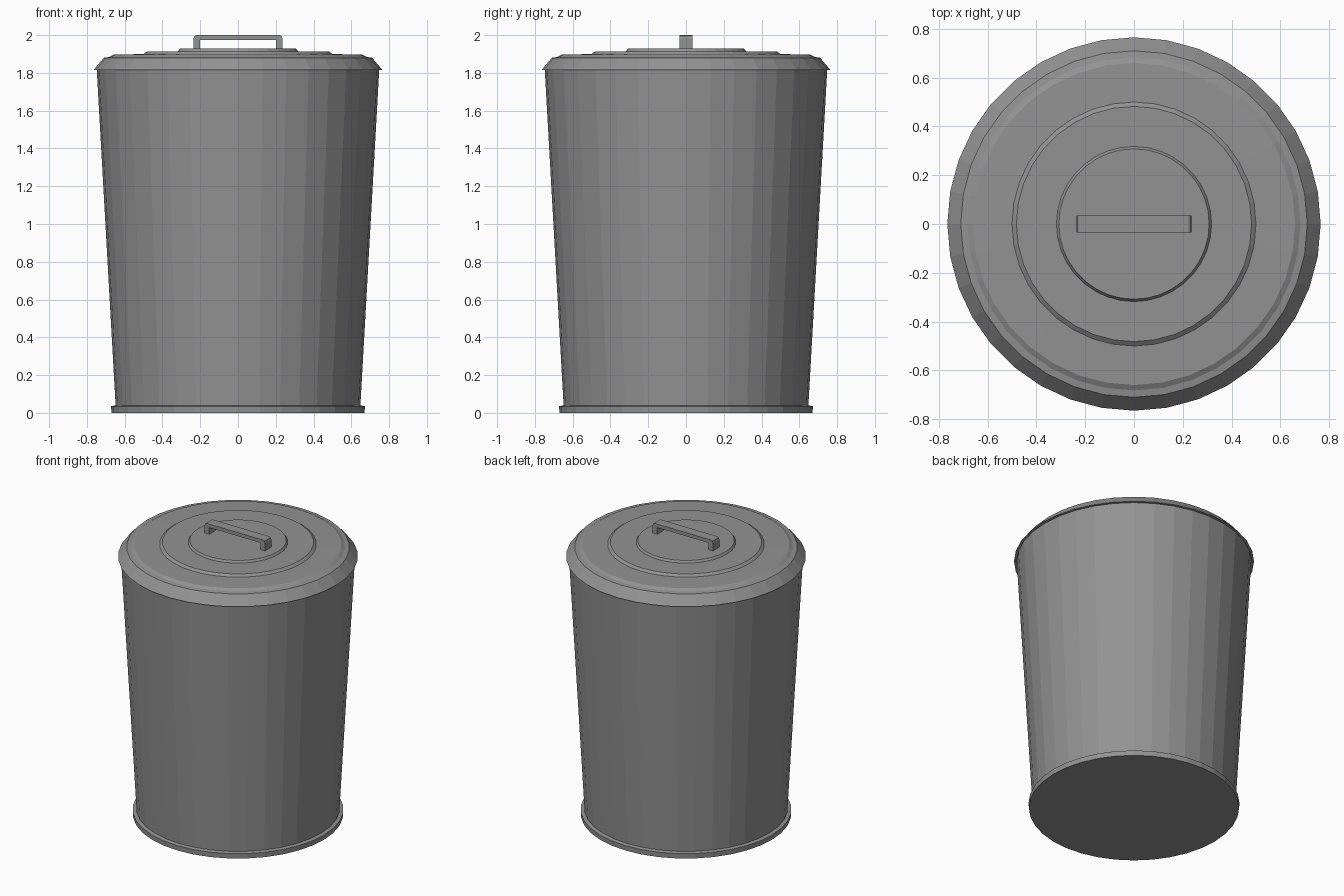
import bpy, bmesh
from math import cos, sin, tau

if "Cube" in bpy.data.objects:
    bpy.data.objects.remove(bpy.data.objects["Cube"])

SIDES = 36
dark_grey = bpy.data.materials.new("dark_grey")
dark_grey.diffuse_color = (0.29, 0.29, 0.29, 1)
dark_grey.use_nodes = True
dark_grey.node_tree.nodes["Principled BSDF"].inputs["Base Color"].default_value = dark_grey.diffuse_color


def make_object(name, bm):
    bmesh.ops.recalc_face_normals(bm, faces=bm.faces)
    mesh = bpy.data.meshes.new(name)
    bm.to_mesh(mesh)
    bm.free()
    mesh.materials.append(dark_grey)
    obj = bpy.data.objects.new(name, mesh)
    bpy.context.collection.objects.link(obj)
    return obj


def turned(name, profile):
    """Closed flat-faced solid from (radius, height) points."""
    bm = bmesh.new()
    rings = [[bm.verts.new((r * cos(tau * i / SIDES), r * sin(tau * i / SIDES), z))
              for i in range(SIDES)] for r, z in profile]
    for low, high in zip(rings, rings[1:]):
        for i in range(SIDES):
            j = (i + 1) % SIDES
            bm.faces.new((low[i], low[j], high[j], high[i]))
    bm.faces.new(rings[0])
    bm.faces.new(rings[-1])
    return make_object(name, bm)


def extruded(name, outline, half_depth):
    """Outline in the x-z plane, extruded along y."""
    bm = bmesh.new()
    face = bm.faces.new([bm.verts.new((x, -half_depth, z)) for x, z in outline])
    new = bmesh.ops.extrude_face_region(bm, geom=[face])["geom"]
    bmesh.ops.translate(bm, vec=(0, 2 * half_depth, 0),
                        verts=[v for v in new if isinstance(v, bmesh.types.BMVert)])
    return make_object(name, bm)


# Tapered can with foot ring
turned("can_body", [(0.67, 0), (0.672, 0.035), (0.648, 0.04), (0.748, 1.82)])

# Overhanging lid with soft shoulder and stepped top
turned("lid", [(0.765, 1.815), (0.71, 1.88), (0.682, 1.884), (0.66, 1.896),
               (0.50, 1.90), (0.482, 1.914), (0.318, 1.914), (0.308, 1.928)])

# Bridge handle with softened corners
half = [(0.2, 1.975), (0.2, 1.925), (0.235, 1.925), (0.235, 1.982),
        (0.231, 1.995), (0.222, 2.0)]
extruded("lid_handle", half + [(-x, z) for x, z in reversed(half)], 0.035)
